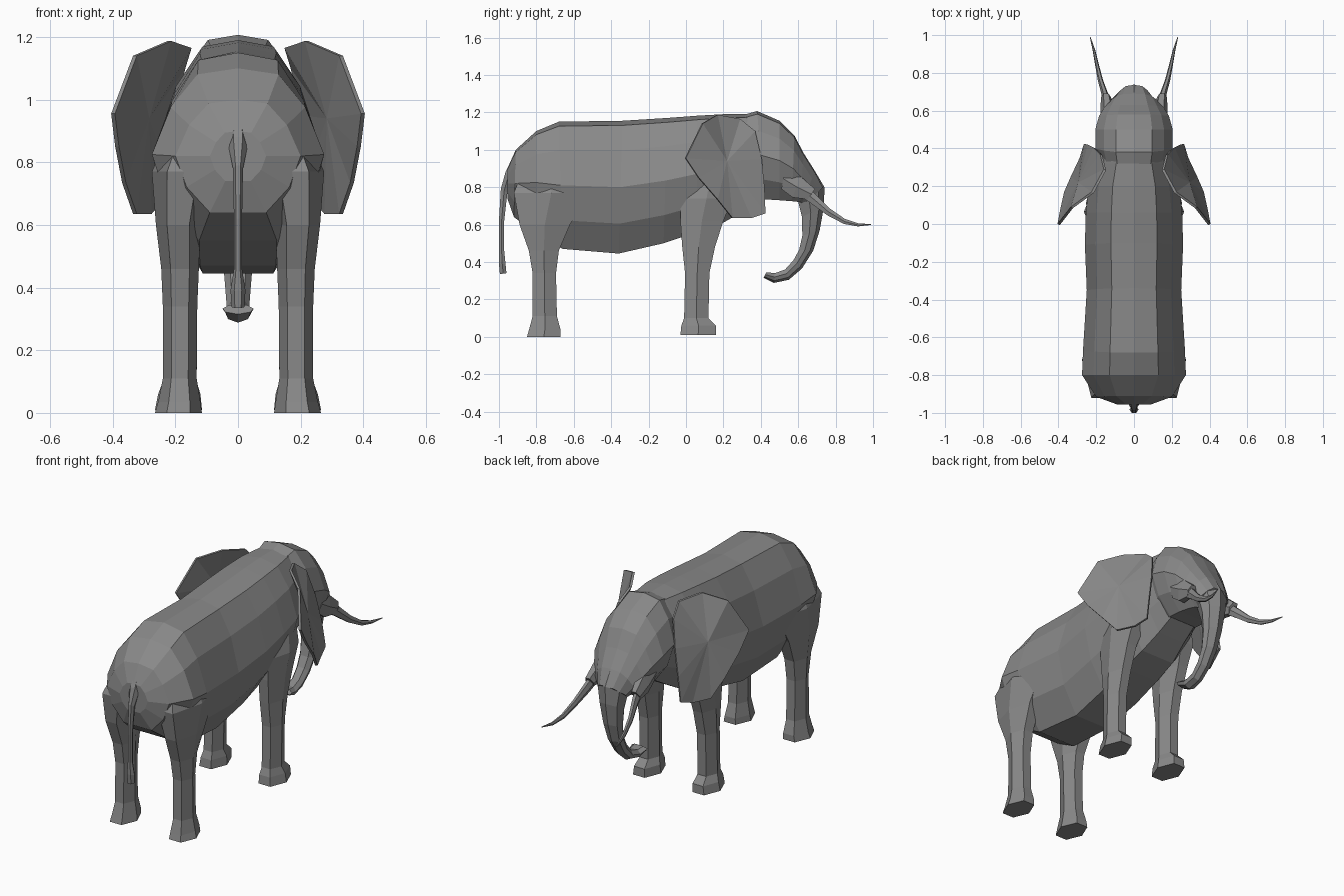
import bpy, bmesh
from mathutils import Vector

hide = bpy.data.materials.new("elephant grey")
hide.diffuse_color = (0.25, 0.25, 0.25, 1)

BARREL = [(0, 1), (.47, .93), (.78, .55), (1, 0), (.82, -.55), (.45, -1), (0, -1),
          (-.45, -1), (-.82, -.55), (-1, 0), (-.78, .55), (-.47, .93)]
ROUND = [(0, 1), (.8, .55), (1, -.2), (.55, -1), (-.55, -1), (-1, -.2), (-.8, .55)]
HEX = [(.5, 1), (1, 0), (.5, -1), (-.5, -1), (-1, 0), (-.5, 1)]


def finish(name, bm, mirror=False):
    """Turn a bmesh into a flat shaded object, mirrored over x if asked."""
    if mirror:
        geo = bmesh.ops.duplicate(bm, geom=bm.verts[:] + bm.edges[:] + bm.faces[:])["geom"]
        for v in geo:
            if isinstance(v, bmesh.types.BMVert):
                v.co.x *= -1
    bmesh.ops.recalc_face_normals(bm, faces=bm.faces[:])
    me = bpy.data.meshes.new(name)
    bm.to_mesh(me)
    bm.free()
    me.materials.append(hide)
    ob = bpy.data.objects.new(name, me)
    bpy.context.collection.objects.link(ob)
    return ob


def skin(name, rings, mirror=False):
    """Bridge rings of points and close both ends."""
    bm = bmesh.new()
    vs = [[bm.verts.new(p) for p in r] for r in rings]
    n = len(vs[0])
    for a, b in zip(vs, vs[1:]):
        for i in range(n):
            j = (i + 1) % n
            bm.faces.new((a[i], a[j], b[j], b[i]))
    bm.faces.new(vs[0])
    bm.faces.new(vs[-1])
    return finish(name, bm, mirror)


def loft(name, profile, stations, mirror=False):
    """Stations: (y, z) of one outline, (y, z) of the other, half width, x."""
    rings = []
    for y1, z1, y2, z2, w, x in stations:
        rings.append([(x + u * w, (y1 + y2) / 2 + v * (y1 - y2) / 2,
                       (z1 + z2) / 2 + v * (z1 - z2) / 2) for u, v in profile])
    return skin(name, rings, mirror)


# Barrel of the body, from rump to neck
loft("body", BARREL, [
    (-.955, .90, -.955, .74, .09, 0), (-.91, 1.00, -.92, .64, .20, 0),
    (-.80, 1.10, -.80, .55, .275, 0), (-.68, 1.15, -.66, .47, .27, 0),
    (-.34, 1.155, -.36, .445, .25, 0), (-.10, 1.17, -.12, .50, .26, 0),
    (.06, 1.182, .06, .56, .255, 0), (.20, 1.19, .20, .61, .24, 0),
    (.32, 1.19, .32, .68, .20, 0), (.44, 1.16, .42, .74, .18, 0)])

# Skull, face and lower jaw
loft("head", BARREL, [
    (.25, 1.17, .36, .75, .17, 0), (.38, 1.207, .42, .735, .205, 0),
    (.50, 1.155, .50, .73, .205, 0), (.58, 1.075, .565, .725, .185, 0),
    (.63, .98, .61, .72, .155, 0), (.69, .885, .62, .715, .125, 0),
    (.735, .80, .62, .70, .09, 0)])

# Trunk curling back underneath
loft("trunk", ROUND, [
    (.69, .885, .58, .80, .10, 0), (.74, .80, .60, .72, .088, 0),
    (.738, .70, .62, .64, .07, 0), (.715, .57, .622, .54, .056, 0),
    (.68, .46, .605, .465, .046, 0), (.62, .365, .575, .41, .04, 0),
    (.55, .305, .53, .36, .036, 0), (.47, .288, .475, .34, .04, 0),
    (.415, .315, .43, .345, .05, 0)])

# Legs: each ring gives back y, front y, inner x, outer x and height
def leg(name, rows):
    loft(name, HEX, [(yb, z, yf, z, (xo - xi) / 2, (xo + xi) / 2)
                     for yb, yf, xi, xo, z in rows], True)


leg("rear_legs", [
    (-.85, -.67, .115, .265, 0), (-.84, -.67, .12, .255, .035),
    (-.82, -.69, .132, .24, .11), (-.82, -.695, .13, .24, .34),
    (-.84, -.68, .125, .245, .46), (-.89, -.62, .12, .262, .60),
    (-.92, -.52, .08, .275, .77), (-.86, -.56, .06, .21, .92)])
leg("front_legs", [
    (-.03, .16, .115, .265, .01), (-.025, .16, .12, .255, .06),
    (-.01, .12, .132, .24, .10), (-.005, .125, .13, .24, .34),
    (-.02, .155, .125, .24, .48), (-.03, .20, .12, .245, .62),
    (-.03, .25, .09, .255, .74), (.02, .26, .06, .22, .92)])

# Tail with its tuft
loft("tail", HEX, [
    (-.93, .95, -.92, .84, .02, 0), (-.965, .88, -.94, .82, .03, 0),
    (-.99, .79, -.955, .77, .016, 0), (-1.0, .62, -.972, .62, .013, 0),
    (-1.0, .46, -.972, .46, .013, 0), (-1.0, .39, -.965, .39, .024, 0),
    (-.995, .335, -.96, .34, .02, 0)])

# Tusks and the sockets they grow from
loft("tusk_sockets", HEX, [
    (.53, .90, .51, .79, .04, .135), (.61, .86, .57, .745, .04, .138),
    (.69, .79, .65, .735, .027, .148)], True)
loft("tusks", HEX, [
    (.63, .82, .60, .76, .022, .14), (.70, .755, .68, .705, .018, .155),
    (.77, .685, .755, .65, .014, .178), (.85, .63, .845, .603, .01, .197),
    (.92, .607, .92, .59, .007, .212), (.99, .602, .99, .598, .002, .232)], True)

# Ears: thin fans flaring outward behind the head
outline = [Vector(p) for p in (
    (.405, .0, .955), (.335, .09, 1.14), (.225, .17, 1.187), (.16, .29, 1.165),
    (.18, .37, 1.10), (.215, .405, .95), (.245, .42, .80), (.265, .425, .66),
    (.288, .35, .635), (.335, .25, .635), (.37, .17, .735), (.392, .07, .85))]
bm = bmesh.new()
depth = Vector((-.012, -.006, 0))
sides = [[bm.verts.new(p + d) for p in outline] for d in (Vector(), depth)]
hubs = [bm.verts.new(Vector((.295, .22, .94)) + d) for d in (Vector(), depth)]
for i in range(len(outline)):
    j = (i + 1) % len(outline)
    for ring, hub in zip(sides, hubs):
        bm.faces.new((ring[i], ring[j], hub))
    bm.faces.new((sides[0][i], sides[0][j], sides[1][j], sides[1][i]))
finish("ears", bm, True)
